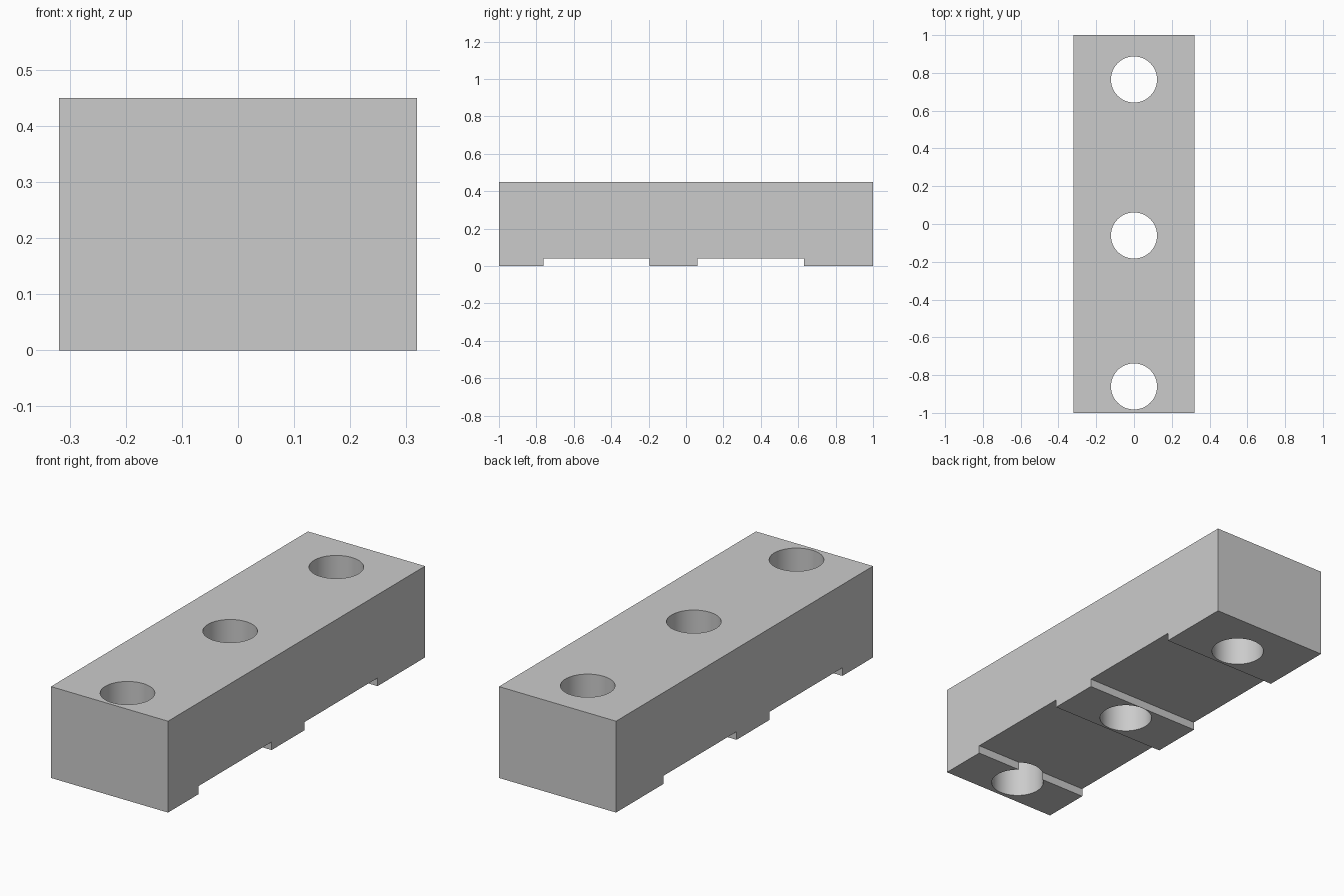
import bpy
import bmesh
import math
from mathutils import Matrix

cube = bpy.data.objects.get("Cube")
if cube:
    bpy.data.objects.remove(cube, do_unlink=True)

HALF_WIDTH, HEIGHT, FOOT = 0.319, 0.45, 0.04
HOLE_RADIUS = 0.122
HOLES = (-0.86, -0.061, 0.765)
CHANNELS = ((-0.762, -0.194), (0.062, 0.63))

grey = bpy.data.materials.new("plain grey")
grey.use_nodes = True
colour = (0.6, 0.6, 0.6, 1)
grey.diffuse_color = colour
grey.node_tree.nodes["Principled BSDF"].inputs["Base Color"].default_value = colour


def make_object(name, bm):
    bmesh.ops.recalc_face_normals(bm, faces=bm.faces)
    mesh = bpy.data.meshes.new(name)
    bm.to_mesh(mesh)
    bm.free()
    mesh.materials.append(grey)
    obj = bpy.data.objects.new(name, mesh)
    bpy.context.collection.objects.link(obj)
    return obj


# Block: side profile with two shallow channels underneath, extruded across x
profile = [(-1, 0)]
for start, end in CHANNELS:
    profile += [(start, 0), (start, FOOT), (end, FOOT), (end, 0)]
profile += [(1, 0), (1, HEIGHT), (-1, HEIGHT)]

bm = bmesh.new()
face = bm.faces.new([bm.verts.new((-HALF_WIDTH, y, z)) for y, z in profile])
extruded = bmesh.ops.extrude_face_region(bm, geom=[face])["geom"]
bmesh.ops.translate(bm, vec=(2 * HALF_WIDTH, 0, 0),
                    verts=[v for v in extruded if isinstance(v, bmesh.types.BMVert)])
block = make_object("mounting_block", bm)

# Three vertical through holes
bm = bmesh.new()
for y in HOLES:
    bmesh.ops.create_cone(bm, cap_ends=True, segments=64, radius1=HOLE_RADIUS,
                          radius2=HOLE_RADIUS, depth=1,
                          matrix=Matrix.Translation((0, y, HEIGHT / 2)))
cutter = make_object("hole_cutter", bm)
cutter.hide_render = True

bpy.ops.object.select_all(action='DESELECT')
bpy.context.view_layer.objects.active = block
block.select_set(True)
cut = block.modifiers.new("Holes", 'BOOLEAN')
cut.operation = 'DIFFERENCE'
cut.solver = 'EXACT'
cut.object = cutter
bpy.ops.object.modifier_apply(modifier=cut.name)
bpy.data.objects.remove(cutter, do_unlink=True)

# Smooth hole walls, crisp block edges
bpy.ops.object.shade_smooth_by_angle(angle=math.radians(30))
